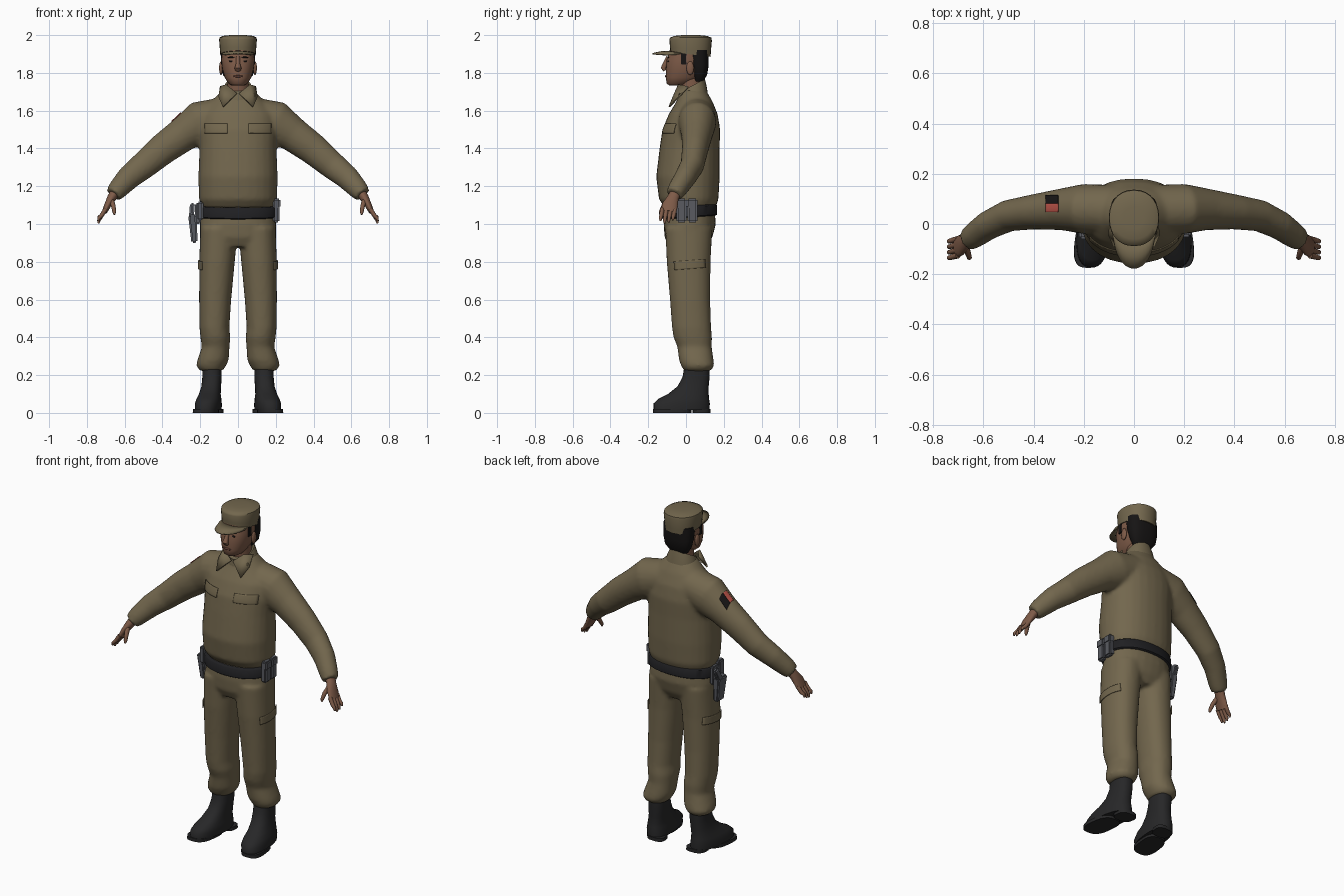
import bpy, bmesh, math
from mathutils import Vector, Matrix, Euler

default_cube = bpy.data.objects.get("Cube")
if default_cube:
    bpy.data.objects.remove(default_cube)


def material(name, r, g, b):
    mat = bpy.data.materials.new(name)
    mat.use_nodes = True
    mat.diffuse_color = (r, g, b, 1)
    shader = next(n for n in mat.node_tree.nodes if n.type == 'BSDF_PRINCIPLED')
    shader.inputs["Base Color"].default_value = (r, g, b, 1)
    shader.inputs["Roughness"].default_value = .8
    return mat


olive = material("olive_cloth", .17, .135, .075)
skin = material("skin", .21, .105, .065)
lips = material("lips", .13, .055, .04)
leather = material("black_leather", .02, .02, .021)
webbing = material("belt_black", .014, .014, .016)
hair_black = material("hair_black", .008, .007, .007)
grey = material("gear_grey", .1, .105, .12)
red = material("patch_red", .45, .08, .06)


def finish(name, bm, mat, angle=50):
    """Turn a bmesh into a smooth shaded object."""
    bmesh.ops.recalc_face_normals(bm, faces=bm.faces)
    mesh = bpy.data.meshes.new(name)
    bm.to_mesh(mesh)
    bm.free()
    mesh.materials.append(mat)
    ob = bpy.data.objects.new(name, mesh)
    bpy.context.collection.objects.link(ob)
    bpy.ops.object.select_all(action='DESELECT')
    ob.select_set(True)
    bpy.context.view_layer.objects.active = ob
    bpy.ops.object.shade_smooth_by_angle(angle=math.radians(angle))
    return ob


def loft(bm, rings, side=1, power=2.2, n=28, capped=True):
    """Skin a row of superellipse rings, each given as centre and two radius vectors."""
    loops = []
    for c, u, v in rings:
        loop = []
        for i in range(n):
            a = math.tau * i / n
            cu, sv = (math.copysign(abs(f) ** (2 / power), f) for f in (math.cos(a), math.sin(a)))
            p = c + u * cu + v * sv
            loop.append(bm.verts.new((p.x * side, p.y, p.z)))
        loops.append(loop)
    for a, b in zip(loops, loops[1:]):
        for i in range(n):
            j = (i + 1) % n
            bm.faces.new((a[i], a[j], b[j], b[i]))
    if capped:
        bm.faces.new(loops[0])
        bm.faces.new(loops[-1])


def level(z, rx, front, back, cx=0, tilt=0):
    """A flat ring from half width and front and back depth."""
    return (Vector((cx, (front + back) / 2, z)), Vector((rx, 0, 0)),
            Vector((0, (back - front) / 2, tilt)))


def tube(bm, points, side=1, n=20):
    """A limb through points of x, y, z, thickness and depth."""
    centres = [Vector(p[:3]) for p in points]
    rings = []
    for i, p in enumerate(points):
        t = (centres[min(i + 1, len(points) - 1)] - centres[max(i - 1, 0)]).normalized()
        u = t.cross(Vector((0, 1, 0))).normalized()
        rings.append((centres[i], u * p[3], t.cross(u) * p[4]))
    loft(bm, rings, side, 2, n)


def fuse(ob, voxel=.011):
    """Blend overlapping volumes into one cloth surface."""
    mod = ob.modifiers.new("Blend", 'REMESH')
    mod.mode = 'VOXEL'
    mod.voxel_size = voxel
    mod.use_smooth_shade = True
    mod = ob.modifiers.new("Soften", 'SMOOTH')
    mod.factor = .5
    mod.iterations = 5


def box(name, centre, size, mat, turn=(0, 0, 0), taper=1, bevel=.008):
    bm = bmesh.new()
    bmesh.ops.create_cube(bm, size=1)
    for v in bm.verts:
        k = taper if v.co.z < 0 else 1
        v.co = Vector((v.co.x * size[0] * k, v.co.y * size[1] * k, v.co.z * size[2]))
    bmesh.ops.bevel(bm, geom=bm.edges[:], offset=bevel, segments=2, affect='EDGES')
    bm.transform(Matrix.Translation(centre) @ Euler(turn).to_matrix().to_4x4())
    return finish(name, bm, mat)


def ball(name, centre, radii, mat):
    bm = bmesh.new()
    bmesh.ops.create_uvsphere(bm, u_segments=16, v_segments=10, radius=1)
    bm.transform(Matrix.Translation(centre) @ Matrix.Diagonal((*radii, 1)))
    return finish(name, bm, mat)


def plate(name, target, centre, half, turn, axis, mat, offset=.004):
    """A thin sheet projected onto the cloth along one axis."""
    bm = bmesh.new()
    bmesh.ops.create_grid(bm, x_segments=12, y_segments=8, size=1)
    bm.transform(Matrix.Translation(centre) @ Euler(turn).to_matrix().to_4x4()
                 @ Matrix.Diagonal((half[0], half[1], 1, 1)))
    ob = finish(name, bm, mat)
    mod = ob.modifiers.new("Lay on cloth", 'SHRINKWRAP')
    mod.target = target
    mod.wrap_method = 'PROJECT'
    mod.wrap_mode = 'ABOVE_SURFACE'
    setattr(mod, "use_project_" + axis, True)
    mod.use_positive_direction = axis == 'y' or centre[0] < 0 and axis == 'x'
    mod.use_negative_direction = not mod.use_positive_direction
    mod.offset = offset
    ob.modifiers.new("Thickness", 'SOLIDIFY').thickness = .004


# Shirt: torso and both sleeves blended together
bm = bmesh.new()
loft(bm, [level(*r) for r in (
    (1.085, .19, -.11, .155), (1.13, .207, -.143, .172), (1.25, .21, -.158, .178),
    (1.4, .204, -.14, .178), (1.5, .208, -.125, .181), (1.58, .2, -.092, .168),
    (1.65, .14, -.05, .14), (1.71, .08, -.03, .105))])
for side in (1, -1):
    tube(bm, [(.06, .055, 1.575, .1, .1), (.2, .06, 1.535, .117, .1), (.29, .058, 1.475, .092, .083),
              (.4, .048, 1.395, .083, .07), (.5, .033, 1.31, .073, .063), (.58, -.005, 1.245, .064, .057),
              (.635, -.045, 1.185, .054, .051), (.66, -.063, 1.155, .045, .045)], side)
shirt = finish("shirt", bm, olive)
fuse(shirt)

# Trousers: hips and both legs blended together
bm = bmesh.new()
loft(bm, [level(*r) for r in (
    (1.1, .19, -.11, .15), (1, .202, -.118, .158), (.93, .2, -.114, .14), (.88, .17, -.09, .11))])
for side in (1, -1):
    loft(bm, [level(z, rx, f, b, cx) for z, cx, rx, f, b in (
        (.98, .1, .1, -.11, .14), (.8, .111, .094, -.102, .13), (.6, .121, .085, -.085, .128),
        (.45, .125, .079, -.074, .133), (.4, .12, .079, -.066, .138), (.35, .118, .073, -.046, .136),
        (.28, .132, .083, -.037, .146), (.25, .142, .079, -.026, .15), (.222, .142, .06, -.01, .13))], side)
trousers = finish("trousers", bm, olive)
fuse(trousers)

# Pocket flaps and sleeve patch
for side, label in ((1, "left"), (-1, "right")):
    plate(label + "_chest_flap", shirt, (side * .115, -.4, 1.505), (.06, .025),
          (math.pi / 2, 0, 0), 'y', olive)
    plate(label + "_thigh_flap", trousers, (side * .5, .02, .785), (.08, .022),
          (math.pi / 2, -.08, math.pi / 2), 'x', olive, .007)
plate("patch_dark_half", shirt, (-.325, .096, 2), (.025, .016), (0, 0, 0), 'z', hair_black)
plate("patch_red_half", shirt, (-.325, .064, 2), (.024, .016), (0, 0, 0), 'z', red)

# Collar band and pointed collar wings
bm = bmesh.new()
loft(bm, [level(1.665, .095, -.05, .115, 0, .03), level(1.7, .085, -.048, .108, 0, .035),
          level(1.73, .07, -.043, .1, 0, .038), level(1.725, .06, -.035, .09, 0, .036)], capped=False)
finish("collar_band", bm, olive)
bm = bmesh.new()
for side in (1, -1):
    corners = ((.004, -.055, 1.69), (.06, -.035, 1.735), (.092, .015, 1.725),
               (.1, -.035, 1.67), (.078, -.085, 1.618))
    bm.faces.new([bm.verts.new((side * x, y, z)) for x, y, z in corners])
wings = finish("collar_wings", bm, olive)
wings.modifiers.new("Thickness", 'SOLIDIFY').thickness = .009

# Boots with separate soles and heels
for side, label in ((1, "left"), (-1, "right")):
    bm = bmesh.new()
    loft(bm, [level(z, rx, f, b, cx) for z, cx, rx, f, b in (
        (.015, .155, .068, -.172, .125), (.05, .155, .069, -.172, .126), (.075, .153, .064, -.145, .122),
        (.1, .15, .057, -.095, .12), (.14, .143, .052, -.045, .12), (.19, .138, .051, -.018, .125),
        (.24, .138, .051, -.01, .125))], side, 2.4)
    boot = finish(label + "_boot", bm, leather)
    bm = bmesh.new()
    for front, back, rx, cx in ((-.175, .03, .066, .162), (.035, .129, .056, .143)):
        loft(bm, [level(z, rx, front, back, cx) for z in (0, .02)], side, 2.8)
    sole = finish(label + "_sole", bm, leather, 30)
    for ob in (boot, sole):
        for v in ob.data.vertices:
            v.co.x -= side * .12 * v.co.y * max(0, 1 - v.co.z / .2)

# Hands: palm, four fingers and thumb
for side, label in ((1, "left"), (-1, "right")):
    bm = bmesh.new()
    tube(bm, [(.645, -.05, 1.175, .026, .03), (.668, -.068, 1.14, .024, .03),
              (.69, -.085, 1.1, .018, .042), (.706, -.092, 1.065, .014, .041)], side)
    for i in range(4):
        y = -.125 + .022 * i
        drop = .012 * abs(i - 1.3)
        tube(bm, [(.7, y, 1.08, .012, .012), (.722, y - .006, 1.045, .011, .011),
                  (.737, y - .01, 1.015 + drop, .009, .009), (.74, y - .01, 1 + drop, .005, .005)], side, 10)
    tube(bm, [(.672, -.085, 1.13, .014, .016), (.66, -.118, 1.095, .012, .013),
              (.655, -.134, 1.065, .01, .01), (.654, -.138, 1.05, .005, .005)], side, 10)
    finish(label + "_hand", bm, skin)

# Head, neck and face
bm = bmesh.new()
loft(bm, [level(1.64, .058, -.02, .085), level(1.8, .055, -.04, .085)])
finish("neck", bm, skin)
bm = bmesh.new()
loft(bm, [level(*r) for r in (
    (1.733, .03, -.088, -.02), (1.743, .05, -.102, .03), (1.775, .07, -.107, .08),
    (1.82, .083, -.106, .1), (1.87, .09, -.103, .11), (1.93, .086, -.08, .11))])
finish("head", bm, skin)
bm = bmesh.new()
tube(bm, [(0, -.094, 1.885, .01, .01), (0, -.108, 1.85, .011, .013),
          (0, -.12, 1.825, .018, .014), (0, -.112, 1.812, .015, .008)], n=12)
finish("nose", bm, skin)
ball("mouth", (0, -.105, 1.782), (.027, .006, .006), lips)
for side, label in ((1, "left"), (-1, "right")):
    ball(label + "_eye", (side * .035, -.094, 1.862), (.014, .005, .005), hair_black)
    ball(label + "_brow", (side * .036, -.094, 1.882), (.02, .005, .004), hair_black)
    ball(label + "_ear", (side * .09, .022, 1.825), (.01, .02, .036), skin)
    box(label + "_sideburn", (side * .086, -.012, 1.875), (.01, .03, .06), hair_black, bevel=.003)
bm = bmesh.new()
loft(bm, [level(*r) for r in (
    (1.755, .055, .04, .092), (1.79, .08, .035, .112), (1.84, .09, .02, .12), (1.92, .092, 0, .12))], power=2.6)
finish("hair", bm, hair_black)

# Cap crown and curved brim
bm = bmesh.new()
loft(bm, [level(z, rx, f, b, 0, t) for z, rx, f, b, t in (
    (1.898, .094, -.083, .13, -.013), (1.925, .096, -.085, .132, -.011), (1.975, .1, -.088, .137, -.003),
    (1.987, .098, -.084, .134, 0), (1.996, .08, -.06, .11, 0), (2, .04, -.02, .07, 0))])
finish("cap_crown", bm, olive)
bm = bmesh.new()
rows = []
for i in range(17):
    a = math.radians(-85 + 170 * i / 16)
    s, c = math.sin(a), math.cos(a)
    rows.append([bm.verts.new((x * s, y0 - y1 * c, z - .01 * s * s)) for x, y0, y1, z in (
        (.085, 0, .075, 1.918), (.088, -.02, .11, 1.915), (.083, -.04, .138, 1.905))])
for a, b in zip(rows, rows[1:]):
    for j in range(2):
        bm.faces.new((a[j], a[j + 1], b[j + 1], b[j]))
brim = finish("cap_brim", bm, olive)
brim.modifiers.new("Thickness", 'SOLIDIFY').thickness = .007

# Belt and the gear hanging from it
bm = bmesh.new()
loft(bm, [level(z, .2 + g, -.12 - g, .158 + g, 0, .01) for z, g in (
    (1.035, 0), (1.04, .007), (1.09, .007), (1.096, 0))], n=40)
finish("belt", bm, webbing)
for i, y in enumerate((-.024, .034)):
    box(f"left_pouch_{i}", (.203, y, 1.07), (.036, .052, .125), grey)
    box(f"left_pouch_flap_{i}", (.206, y, 1.11), (.04, .056, .05), grey)
box("right_pouch", (-.2, -.035, 1.07), (.036, .05, .1), grey)
box("holster_loop", (-.212, .03, 1.055), (.03, .06, .11), grey)
box("holster", (-.236, .02, .975), (.044, .085, .15), grey, (0, -.08, 0), .75)
box("pistol_grip", (-.245, .045, 1.06), (.026, .042, .1), grey, (-.45, .08, 0))
